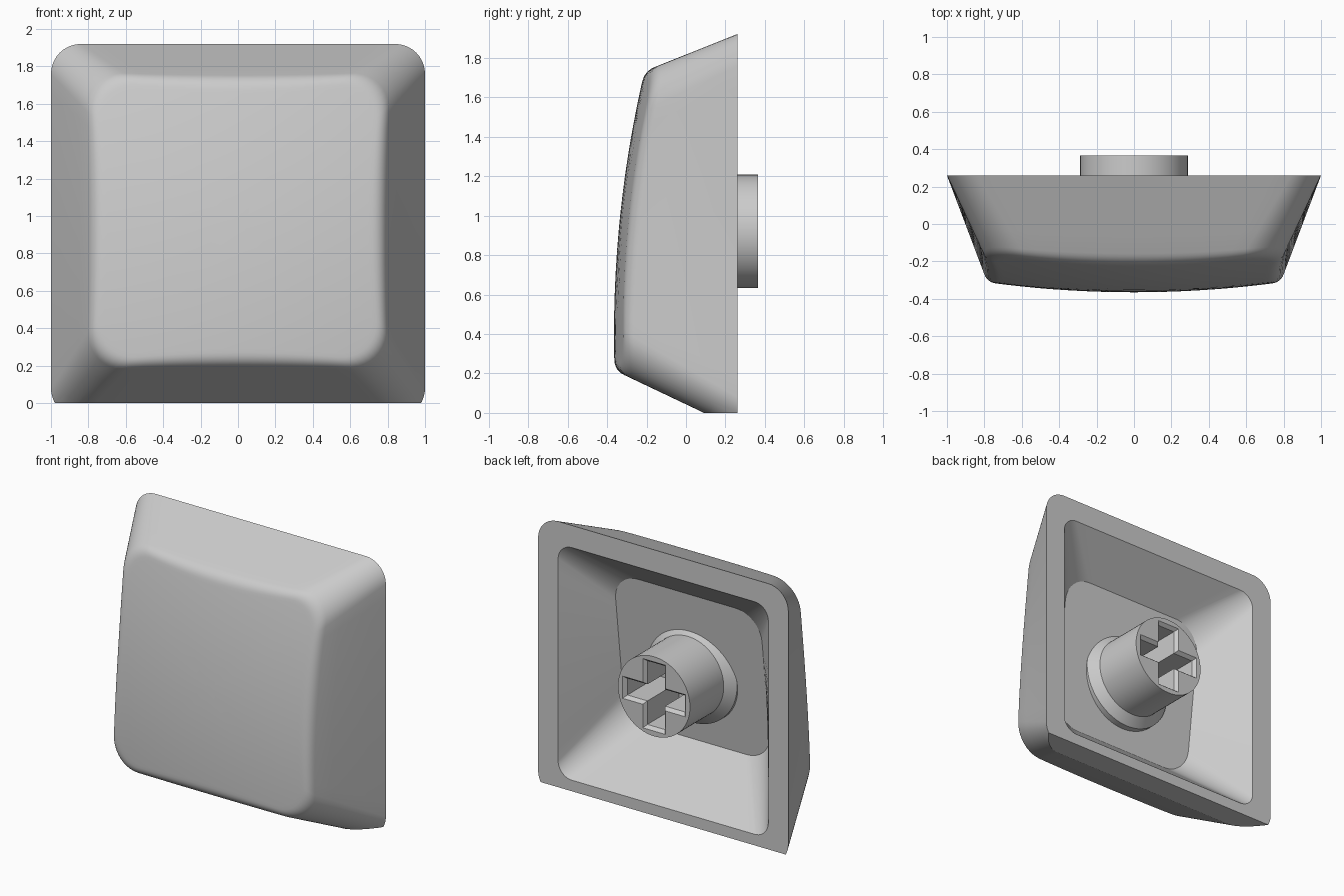
import bpy
import bmesh
import math
from mathutils import Vector

if "Cube" in bpy.data.objects:
    bpy.data.objects.remove(bpy.data.objects["Cube"])

grey = bpy.data.materials.new("light grey plastic")
grey.use_nodes = True
grey.diffuse_color = (0.6, 0.6, 0.6, 1)
grey.node_tree.nodes["Principled BSDF"].inputs["Base Color"].default_value = (0.6, 0.6, 0.6, 1)

MID = 0.92       # height of the stem and rim centre
BACK = 0.26      # plane of the open rim
ARC = 10         # segments per rounded corner
SIDE = 16        # segments per straight side


def rounded_rect(half_w, z_low, z_high, radius, depth):
    """Ring of points in x and z; depth(z) gives y."""
    corners = [(1, 1), (-1, 1), (-1, -1), (1, -1)]
    arcs = []
    for i, (sx, sz) in enumerate(corners):
        cx = sx * (half_w - radius)
        cz = z_high - radius if sz > 0 else z_low + radius
        angles = [(i + k / ARC) * math.pi / 2 for k in range(ARC + 1)]
        arcs.append([(cx + radius * math.cos(a), cz + radius * math.sin(a)) for a in angles])
    flat = []
    for i, arc in enumerate(arcs):
        flat += arc
        start, end = Vector(arc[-1]), Vector(arcs[(i + 1) % 4][0])
        flat += [tuple(start.lerp(end, k / SIDE)) for k in range(1, SIDE)]
    return [Vector((x, depth(z), z)) for x, z in flat]


def circle(radius, y, count=64):
    angles = [2 * math.pi * k / count for k in range(count)]
    return [Vector((radius * math.cos(a), y, MID + radius * math.sin(a))) for a in angles]


def rectangle(half_w, half_h, y):
    return [Vector((sx * half_w, y, MID + sz * half_h))
            for sx, sz in ((1, 1), (-1, 1), (-1, -1), (1, -1))]


def loft(bm, rings):
    """Skin successive rings and close both ends."""
    rows = [[bm.verts.new(p) for p in ring] for ring in rings]
    for a, b in zip(rows, rows[1:]):
        for i in range(len(a)):
            j = (i + 1) % len(a)
            bm.faces.new((a[i], a[j], b[j], b[i]))
    bm.faces.new(rows[0])
    bm.faces.new(rows[-1])


def finish(bm, name):
    bmesh.ops.recalc_face_normals(bm, faces=bm.faces[:])
    mesh = bpy.data.meshes.new(name)
    bm.to_mesh(mesh)
    bm.free()
    mesh.materials.append(grey)
    obj = bpy.data.objects.new(name, mesh)
    bpy.context.collection.objects.link(obj)
    return obj


def smooth(obj, degrees):
    bpy.ops.object.select_all(action='DESELECT')
    obj.select_set(True)
    bpy.context.view_layer.objects.active = obj
    bpy.ops.object.shade_smooth_by_angle(angle=math.radians(degrees))


# Domed front surface: a large sphere
DOME_R = 5.8
DOME_C = Vector((0, DOME_R - 0.365, 0.4))


def on_dome(x, z):
    reach = DOME_R ** 2 - x ** 2 - (z - DOME_C.z) ** 2
    return Vector((x, DOME_C.y - math.sqrt(reach), z))


# Cap shell: cavity floor, cavity mouth, rim, tapered sides, soft edge, dome
floor = rounded_rect(0.585, 0.41, 1.52, 0.2, lambda z: -0.075 + 0.12 * (z - 0.965))
mouth = rounded_rect(0.84, MID - 0.84, MID + 0.84, 0.11, lambda z: BACK)
rim = rounded_rect(1, MID - 1, MID + 1, 0.16, lambda z: BACK)
guide = rounded_rect(0.785, 0.2, 1.745, 0.21, lambda z: -0.33 + 0.0974 * (z - 0.2))

edge = []
for p, q in zip(rim, guide):
    t = 1.0
    for _ in range(8):
        hit = p.lerp(q, t)
        t = (BACK - on_dome(hit.x, hit.z).y) / (BACK - q.y)
    edge.append(p.lerp(q, t))

centre = Vector((0, 0, 0.97))
SOFT = 0.055
lower = [e + (p - e).normalized() * SOFT for p, e in zip(rim, edge)]
upper = []
for e in edge:
    inward = Vector((centre.x - e.x, 0, centre.z - e.z)).normalized() * SOFT
    upper.append(on_dome(e.x + inward.x, e.z + inward.z))

rings = [floor, mouth, rim]
rings += [[p.lerp(q, k / 4) for p, q in zip(rim, lower)] for k in range(1, 4)]
for k in range(7):
    s = k / 6
    rings.append([a.lerp(e, s).lerp(e.lerp(b, s), s) for a, e, b in zip(lower, edge, upper)])
for scale in (0.97, 0.9, 0.8, 0.65, 0.5, 0.35, 0.2, 0.05):
    rings.append([on_dome(p.x * scale, centre.z + (p.z - centre.z) * scale) for p in upper])

bm = bmesh.new()
loft(bm, rings)

# Flat underside where the lower skirt is trimmed
bmesh.ops.bisect_plane(bm, geom=bm.verts[:] + bm.edges[:] + bm.faces[:], dist=1e-5,
                       plane_co=(0, 0, 0), plane_no=(0, 0, 1), clear_inner=True)
bmesh.ops.holes_fill(bm, edges=[e for e in bm.edges if e.is_boundary], sides=0)
smooth(finish(bm, "cap_shell"), 25)

# Stem with a flared foot
bm = bmesh.new()
loft(bm, [circle(0.355, -0.15), circle(0.355, -0.075), circle(0.2875, -0.02), circle(0.2875, 0.365)])
stem = finish(bm, "stem")

# Cross-shaped socket with a chamfered mouth
for name, w, h in (("socket_cutter_wide", 0.23, 0.06), ("socket_cutter_tall", 0.07, 0.23)):
    bm = bmesh.new()
    loft(bm, [rectangle(w, h, -0.02), rectangle(w, h, 0.34),
              rectangle(w + 0.02, h + 0.02, 0.365), rectangle(w + 0.02, h + 0.02, 0.4)])
    cutter = finish(bm, name)
    cut = stem.modifiers.new(name, 'BOOLEAN')
    cut.operation = 'DIFFERENCE'
    cut.solver = 'EXACT'
    cut.object = cutter
    bpy.ops.object.select_all(action='DESELECT')
    stem.select_set(True)
    bpy.context.view_layer.objects.active = stem
    bpy.ops.object.modifier_apply(modifier=cut.name)
    bpy.data.objects.remove(cutter)
smooth(stem, 25)
